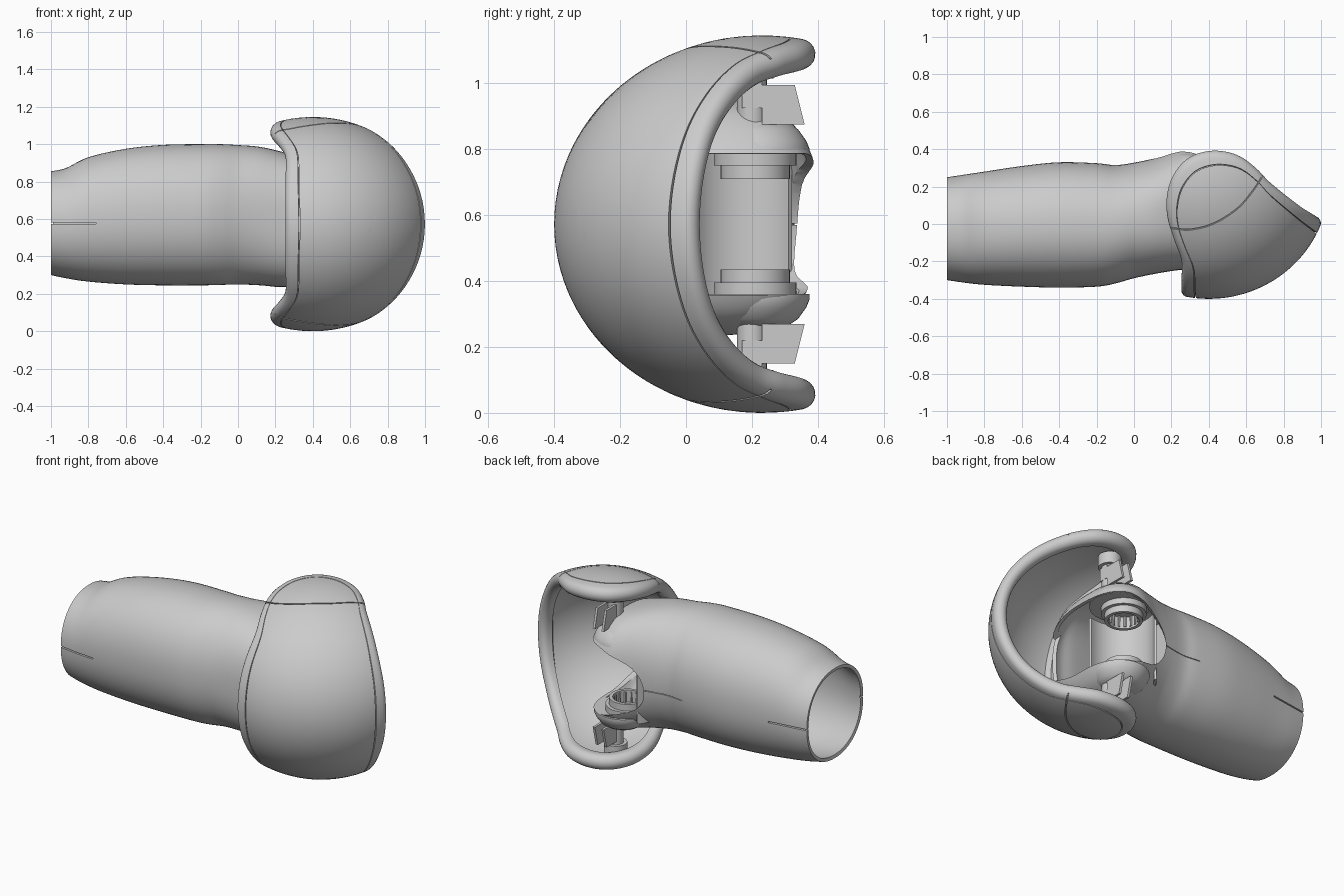
import bpy, bmesh
from math import pi, sin, cos, copysign
from mathutils import Vector

if "Cube" in bpy.data.objects:
    bpy.data.objects.remove(bpy.data.objects["Cube"])

MID = 0.5725                                  # height of the mirror plane
CENTRE = Vector((0.4, 0.23, MID))             # shoulder ellipsoid
RADII = Vector((0.645, 0.63, MID))
JOINT = Vector((0.25, 0.21, 0))               # vertical hinge axis

GREY = bpy.data.materials.new("light grey plastic")
GREY.use_nodes = True
GREY.diffuse_color = (0.6, 0.6, 0.6, 1)
GREY.node_tree.nodes["Principled BSDF"].inputs["Base Color"].default_value = GREY.diffuse_color


def activate(ob):
    bpy.ops.object.select_all(action="DESELECT")
    ob.select_set(True)
    bpy.context.view_layer.objects.active = ob


def add_mesh(name, verts, faces):
    me = bpy.data.meshes.new(name)
    me.from_pydata([tuple(v) for v in verts], [], faces)
    bm = bmesh.new()
    bm.from_mesh(me)
    bmesh.ops.recalc_face_normals(bm, faces=bm.faces)
    bm.to_mesh(me)
    bm.free()
    me.materials.append(GREY)
    ob = bpy.data.objects.new(name, me)
    bpy.context.collection.objects.link(ob)
    return ob


def smooth(ob, degrees=35):
    activate(ob)
    bpy.ops.object.shade_smooth_by_angle(angle=degrees * pi / 180)


def cut(ob, cutter):
    activate(ob)
    mod = ob.modifiers.new("cut", "BOOLEAN")
    mod.operation = "DIFFERENCE"
    mod.solver = "EXACT"
    mod.object = cutter
    bpy.ops.object.modifier_apply(modifier=mod.name)
    bpy.data.objects.remove(cutter)


def spline(points, steps, closed):
    """Smooth curve through the points."""
    n, out = len(points), []
    get = (lambda i: points[i % n]) if closed else (lambda i: points[max(0, min(n - 1, i))])
    for i in range(n if closed else n - 1):
        a, b, c, d = (get(i + k) for k in (-1, 0, 1, 2))
        for s in range(steps):
            t = s / steps
            out.append(b + (c - a) * t / 2 + (a * 2 - b * 5 + c * 4 - d) * t * t / 2
                       + (b * 3 - a - c * 3 + d) * t ** 3 / 2)
    return out if closed else out + [points[-1]]


def bridge(rings, n):
    """Quads joining successive closed rings of n points."""
    return [(r * n + i, (r + 1) * n + i, (r + 1) * n + (i + 1) % n, r * n + (i + 1) % n)
            for r in range(rings - 1) for i in range(n)]


def lathe(name, profile, centre, flip=False, n=48):
    """Spin a closed (radius, height) profile about a vertical axis."""
    k, verts, faces = len(profile), [], []
    for i in range(n):
        a = 2 * pi * i / n
        for r, z in profile:
            verts.append((centre.x + r * cos(a), centre.y + r * sin(a), 2 * MID - z if flip else z))
        for j in range(k):
            i2, j2 = (i + 1) % n, (j + 1) % k
            faces.append((i * k + j, i2 * k + j, i2 * k + j2, i * k + j2))
    smooth(add_mesh(name, verts, faces))


def prism(name, outline, offset):
    """Extrude a 3D outline along an offset."""
    n = len(outline)
    faces = [tuple(range(n)), tuple(range(n, 2 * n))] + bridge(2, n)
    return add_mesh(name, outline + [p + offset for p in outline], faces)


def box(name, x0, x1, y0, y1, z0, z1):
    outline = [Vector((x, y, z0)) for x, y in ((x0, y0), (x1, y0), (x1, y1), (x0, y1))]
    return prism(name, outline, Vector((0, 0, z1 - z0)))


# Shoulder shell: part of an ellipsoid bounded by a plan outline, equal above and below
def direction(x, y):
    u, v = (x - CENTRE.x) / RADII.x, (y - CENTRE.y) / RADII.y
    return Vector((u, v, max(0, 1 - u * u - v * v) ** 0.5)).normalized()


def normal_at(d):
    return Vector(c / r for c, r in zip(d, RADII)).normalized()


def surface(d, inset=0):
    return CENTRE + Vector(c * r for c, r in zip(d, RADII)) - normal_at(d) * inset


plan = [(.283, -.39), (.286, -.3), (.283, -.2), (.241, -.08), (.212, .02), (.206, .12),
        (.234, .23), (.308, .32), (.42, .355), (.54, .336), (.636, .27), (.716, .19),
        (.83, .1), (.93, .03), (.997, -.01)]
upper = [direction(x, y) for x, y in plan]
upper[0].z = upper[-1].z = 0
lower = [Vector((d.x, d.y, -d.z)) for d in upper[-2:0:-1]]
rim = [d.normalized() for d in spline(upper + lower, 7, True)]
POLE = Vector((0.5, -0.87, 0)).normalized()


def toward_pole(d, fraction, back=0):
    """Point on the arc from the pole to d, held back from d by an angle."""
    a = POLE.angle(d)
    b = (a - back) * fraction
    return (POLE * sin(a - b) + d * sin(b)) / sin(a)


def bead(d):
    """Lip radius, a little fuller on the caps."""
    return 0.037 + 0.009 * d.z ** 4


N, STEPS, WALL = len(rim), 26, 0.045
rings = []


def shell_ring(fraction, back, inset):
    rings.append([surface(toward_pole(d, fraction, back), inset) for d in rim])


for r in range(1, STEPS + 1):
    shell_ring(r / STEPS, 0.083, 0)
for back, inset in ((0.076, 0), (0.075, 0.014), (0.067, 0.014), (0.066, 0), (0.03, 0)):
    shell_ring(1, back, inset)                # groove along the rim
for k in range(11):                           # rounded lip
    a, ring = pi * k / 10, []
    for i, d in enumerate(rim):
        n = normal_at(d)
        out = (surface(rim[(i + 1) % N]) - surface(rim[i - 1])).cross(n).normalized()
        out *= copysign(1, out.dot(d - toward_pole(d, 1, 0.02)))
        ring.append(surface(d, bead(d)) + (n * cos(a) + out * sin(a)) * bead(d))
    rings.append(ring)
rings.append([surface(toward_pole(d, 1, 0.05), 2 * bead(d)) for d in rim])
for r in range(STEPS, 0, -1):
    shell_ring(r / STEPS, 0.083, WALL)
verts = [p for ring in rings for p in ring]
last = len(verts)
verts += [surface(POLE), surface(POLE, WALL)]
faces = bridge(len(rings), N)
faces += [(last, i, (i + 1) % N) for i in range(N)]
faces += [(last + 1, last - N + i, last - N + (i + 1) % N) for i in range(N)]
shell = add_mesh("shoulder_shell", verts, faces)

# Groove across each cap of the shell
seam = spline([direction(x, y) for x, y in
               ((.16, -.02), (.22, -.025), (.3, -.03), (.42, 0), (.55, .08), (.63, .17), (.69, .26))], 6, False)
for side in (1, -1):
    path = [Vector((d.x, d.y, d.z * side)).normalized() for d in seam]
    verts = []
    for i, d in enumerate(path):
        n = normal_at(d)
        across = (path[min(i + 1, len(path) - 1)] - path[max(i - 1, 0)]).cross(n).normalized() * 0.0035
        top, bottom = surface(d) + n * 0.012, surface(d, 0.012)
        verts += [top + across, top - across, bottom - across, bottom + across]
    faces = bridge(len(path), 4) + [(0, 1, 2, 3), tuple(range(len(verts) - 4, len(verts)))]
    cut(shell, add_mesh("groove_cutter", verts, faces))
smooth(shell)

# Arm sleeve: stations of x, y range, z range
stations = [(-1, -.3, .25, .3, .855), (-.92, -.312, .262, .283, .872), (-.8, -.325, .28, .265, .93),
            (-.6, -.335, .31, .25, .975), (-.4, -.34, .33, .245, .996), (-.2, -.335, .325, .245, 1),
            (-.1, -.318, .315, .247, 1), (0, -.29, .328, .25, .995), (.12, -.265, .355, .245, .985),
            (.25, -.245, .402, .235, .955), (.35, -.24, .4, .255, .92), (.43, -.2, .36, .305, .845),
            (.48, -.11, .27, .4, .745), (.5, .02, .16, .53, .61)]
sections = [list(s) for s in spline([Vector(s) for s in stations], 5, False)]
K = 72


def section_ring(s, shrink=0):
    x, y0, y1, z0, z1 = s
    power = 0.92 - 0.17 * max(0, min(1, x * 4))      # fuller corners at the elbow end
    ring = []
    for i in range(K):
        c, w = (copysign(abs(f) ** power, f) for f in (cos(2 * pi * i / K), sin(2 * pi * i / K)))
        ring.append(Vector((x, (y0 + y1) / 2 + ((y1 - y0) / 2 - shrink) * c,
                            (z0 + z1) / 2 + ((z1 - z0) / 2 - shrink) * w)))
    return ring


verts = [p for s in sections for p in section_ring(s)]
faces = bridge(len(sections), K) + [tuple(range(len(verts) - K, len(verts)))]
arm = add_mesh("arm_sleeve", verts, faces)
if arm.data.polygons[-1].normal.x < 0:
    arm.data.flip_normals()
activate(arm)
wall = arm.modifiers.new("wall", "SOLIDIFY")
wall.thickness, wall.offset = 0.02, -1
bpy.ops.object.modifier_apply(modifier=wall.name)

# Rounded slot through the elbow end, facing back and outwards
outline = []
for i in range(48):
    a = 2 * pi * (i + 0.5) / 48
    s = -0.145 + copysign(0.13, cos(a)) + 0.215 * cos(a)
    outline.append(Vector(((0.12 - s) * 0.707, (0.12 + s) * 0.707, MID + 0.215 * sin(a))))
cut(arm, prism("slot_cutter", outline, Vector((0.6, 0.6, 0))))

# Side slits at the cuff and the seam behind the slot
cut(arm, box("slit_cutter", -1.1, -0.76, -0.5, 0.5, MID, MID + 0.008))
cut(arm, box("seam_cutter", -0.2, 0.1, 0.2, 0.5, MID - 0.002, MID + 0.002))
smooth(arm, 40)

# Liner behind the slits, and a bulkhead inside the sleeve
liner = sections[1:14]
smooth(add_mesh("cuff_liner", [p for s in liner for p in section_ring(s, 0.021)], bridge(len(liner), K)))
prism("sleeve_bulkhead", section_ring(sections[24], 0.015), Vector((0.02, 0, 0)))

# Hinge parts, repeated above and below the middle
for flip, label in ((False, "lower"), (True, "upper")):
    def height(z):
        return 2 * MID - z if flip else z

    lathe(label + "_hinge_dome", [(.001, .36), (.165, .36), (.165, .345), (.155, .32), (.13, .285),
                                  (.1, .265), (.001, .255)], JOINT + Vector((.03, 0, 0)), flip)
    lathe(label + "_hinge_flange", [(.09, .36), (.125, .36), (.125, .395), (.09, .395)], JOINT, flip)
    lathe(label + "_hinge_ring", [(.085, .39), (.105, .39), (.105, .435), (.085, .435)], JOINT, flip)
    lathe(label + "_axle", [(.001, .06), (.065, .06), (.065, .13), (.045, .13), (.045, .3), (.001, .3)],
          JOINT + Vector((.09, -.01, 0)), flip)
    for i in range(16):
        a = 2 * pi * i / 16
        x, y = JOINT.x + 0.083 * cos(a), JOINT.y + 0.083 * sin(a)
        z0, z1 = sorted((height(.36), height(.425)))
        box(f"{label}_ring_tooth_{i}", x - .005, x + .005, y - .005, y + .005, z0, z1)
    for x in (0.31, 0.37):
        side = [Vector((x, y, height(z))) for y, z in ((.23, .15), (.33, .15), (.36, .27), (.23, .27))]
        prism(label + "_bracket", side, Vector((0.015, 0, 0)))
    z0, z1 = sorted((height(.14), height(.22)))
    box(label + "_bracket_bridge", .31, .385, .17, .23, z0, z1)

# Curved inner housing behind the hinge
wall = []
for radius, order in ((0.2, range(25)), (0.185, range(24, -1, -1))):
    for i in order:
        a = pi * (0.75 + i / 24 * 0.85)
        wall.append(Vector((JOINT.x + radius * cos(a), JOINT.y - 0.03 + radius * sin(a), 0.345)))
smooth(prism("inner_housing", wall, Vector((0, 0, 0.455))))
